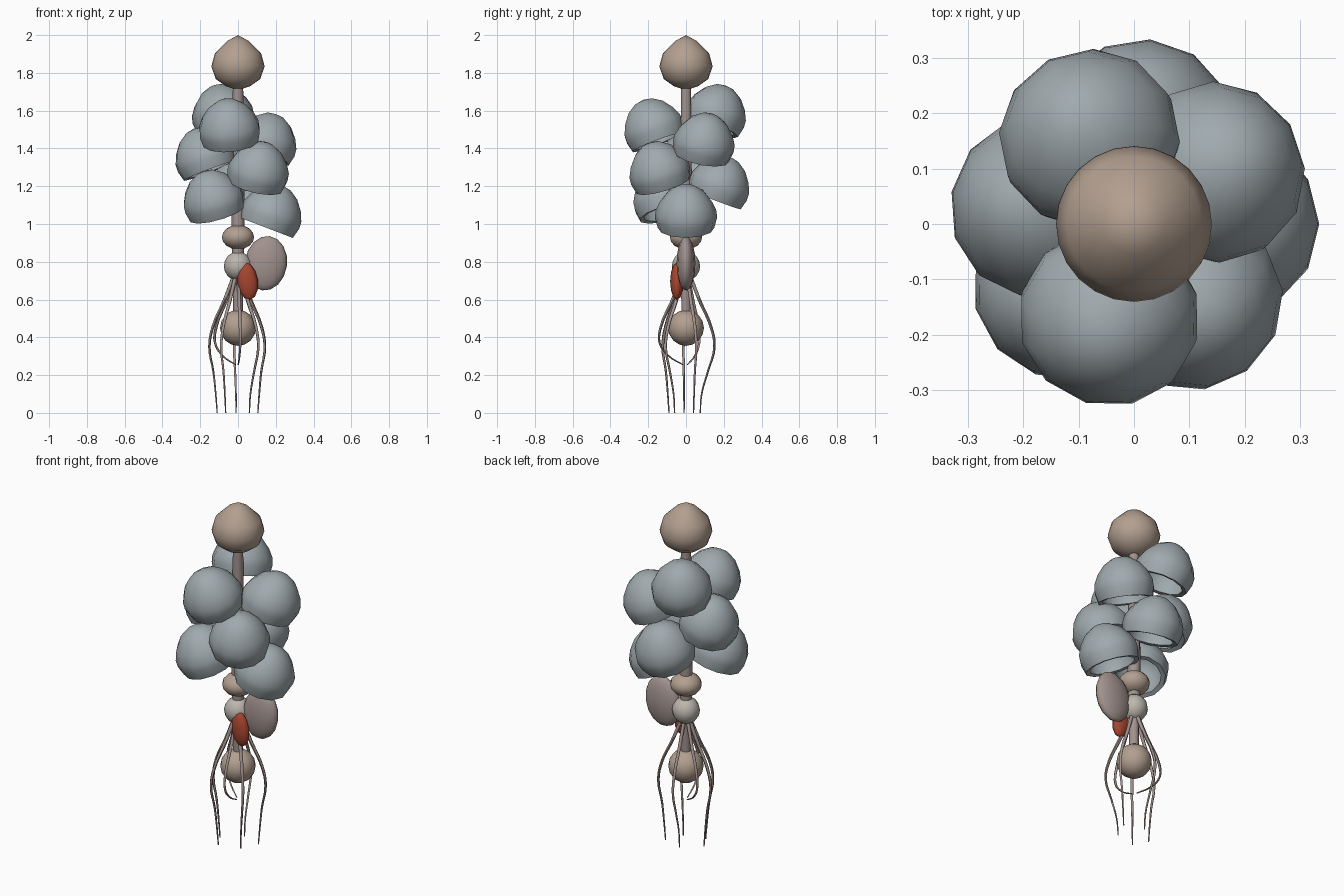
import bpy, math
from math import sin, cos, radians
from mathutils import Matrix, Vector

if "Cube" in bpy.data.objects:
    bpy.data.objects.remove(bpy.data.objects["Cube"])


def material(name, rgb):
    m = bpy.data.materials.new(name)
    m.diffuse_color = (*rgb, 1)
    m.use_nodes = True
    m.node_tree.nodes["Principled BSDF"].inputs["Base Color"].default_value = m.diffuse_color
    return m


TAN = material("tan", (0.45, 0.35, 0.28))
BELL = material("bell_grey", (0.35, 0.40, 0.42))
BROWN = material("brown", (0.36, 0.29, 0.27))
RED = material("red", (0.38, 0.06, 0.03))
PALE = material("pale", (0.50, 0.47, 0.42))


def finish(ob, mat):
    ob.data.materials.append(mat)
    bpy.ops.object.select_all(action='DESELECT')
    ob.select_set(True)
    bpy.context.view_layer.objects.active = ob
    bpy.ops.object.shade_smooth_by_angle(angle=radians(60))
    return ob


def lathe(name, profile, sides, mat, matrix=Matrix()):
    """Spin (radius, height) points round z; radius 0 makes a pole."""
    verts, rings, faces = [], [], []
    for r, z in profile:
        n = 1 if r == 0 else sides
        rings.append([len(verts) + i for i in range(n)])
        verts += [(r * cos(math.tau * i / sides), r * sin(math.tau * i / sides), z) for i in range(n)]
    for a, b in zip(rings, rings[1:]):
        for i in range(sides):
            j = (i + 1) % sides
            quad = [a[i % len(a)], b[i % len(b)], b[j % len(b)], a[j % len(a)]]
            faces.append(list(dict.fromkeys(quad)))
    me = bpy.data.meshes.new(name)
    me.from_pydata(verts, [], faces)
    ob = bpy.data.objects.new(name, me)
    bpy.context.collection.objects.link(ob)
    ob.matrix_world = matrix
    return finish(ob, mat)


def ellipsoid(name, loc, size, mat, segs=16, rings=8, rot=(0, 0, 0)):
    bpy.ops.mesh.primitive_uv_sphere_add(segments=segs, ring_count=rings, radius=1, location=loc, rotation=rot)
    ob = bpy.context.object
    ob.name = name
    ob.scale = size
    return finish(ob, mat)


# Gas float with pointed crown, and central stem
lathe("float", [(0, 2.0), (0.055, 1.97), (0.122, 1.905), (0.141, 1.835), (0.118, 1.768),
                (0.065, 1.73), (0, 1.708)], 24, TAN)
lathe("stem", [(0, 1.78), (0.027, 1.78), (0.034, 1.1), (0.034, 0.9), (0.028, 0.7),
               (0.024, 0.45), (0, 0.45)], 10, BROWN)

# Hollow swimming bells in a golden-angle spiral, tilted outward
bell_profile = [(0, 0.24), (0.05, 0.23), (0.1, 0.197), (0.14, 0.145), (0.162, 0.095),
                (0.164, 0.055), (0.15, 0), (0.125, 0.004), (0.135, 0.06), (0.115, 0.13),
                (0.07, 0.185), (0, 0.2)]
for i in range(8):
    place = (Matrix.Rotation(radians(-137.5 * i), 4, 'Z')
             @ Matrix.Translation((0.15, 0, 0.98 + 0.0755 * i))
             @ Matrix.Rotation(radians(21), 4, 'Y'))
    lathe(f"swimming_bell_{i + 1}", bell_profile, 12, BELL, place)

# Beads on the stem
ellipsoid("collar_bead", (0, 0, 0.93), (0.085, 0.085, 0.065), TAN)
ellipsoid("pale_bead", (0, 0, 0.777), (0.075, 0.075, 0.077), PALE, 12, 8)
ellipsoid("lower_bulb", (0, 0, 0.45), (0.095, 0.095, 0.095), TAN)

# Flat leaf-like bract and red polyp
ellipsoid("bract", (0.148, 0, 0.792), (0.112, 0.05, 0.145), BROWN, 12, 8, (0, radians(8), 0))
ellipsoid("red_polyp", (0.05, -0.048, 0.697), (0.056, 0.036, 0.1), RED, 8, 6, (0, radians(-8), 0))


# Tapering tentacles that bulge out and draw in
def tentacle(name, angle, points):
    cu = bpy.data.curves.new(name, 'CURVE')
    cu.dimensions = '3D'
    cu.bevel_depth = 0.011
    cu.bevel_resolution = 1
    cu.resolution_u = 4
    cu.use_fill_caps = True
    sp = cu.splines.new('BEZIER')
    sp.bezier_points.add(len(points) - 1)
    for k, (bp, (r, z)) in enumerate(zip(sp.bezier_points, points)):
        bp.co = Vector((r * cos(angle), r * sin(angle), z))
        bp.handle_left_type = bp.handle_right_type = 'AUTO'
        bp.radius = 1 - 0.7 * k / (len(points) - 1)
    ob = bpy.data.objects.new(name, cu)
    bpy.context.collection.objects.link(ob)
    bpy.ops.object.select_all(action='DESELECT')
    ob.select_set(True)
    bpy.context.view_layer.objects.active = ob
    bpy.ops.object.convert(target='MESH')
    finish(bpy.context.object, BROWN)


root = [(0.02, 0.73), (0.075, 0.59), (0.132, 0.46)]
tips = [(0.06, -0.06), (0.105, 0.04), (-0.01, 0.075), (-0.11, -0.01), (-0.065, -0.09)]
for i, (x, y) in enumerate(tips):
    r = math.hypot(x, y)
    tentacle(f"tentacle_{i + 1}", math.atan2(y, x),
             root + [(0.152, 0.35), (r * 0.4 + 0.087, 0.22), (r + 0.008, 0.1), (r, 0)])
for i, deg in enumerate((150, 275)):
    tentacle(f"short_tentacle_{i + 1}", radians(deg),
             root + [(0.14, 0.37), (0.09, 0.3), (0.015, 0.255)])
